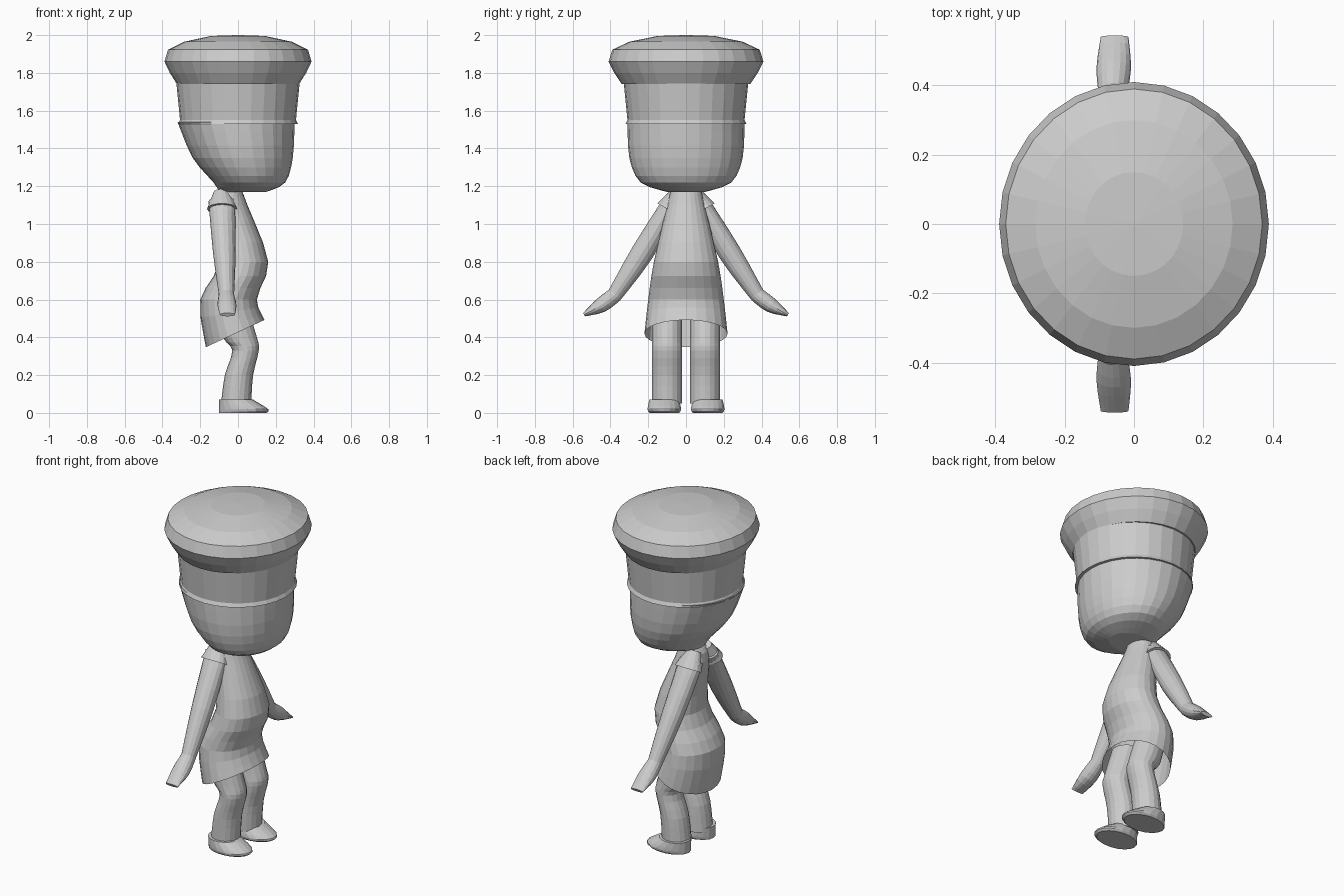
import bpy, bmesh, math
from mathutils import Vector

if "Cube" in bpy.data.objects:
    bpy.data.objects.remove(bpy.data.objects["Cube"], do_unlink=True)

grey = (0.6, 0.6, 0.6, 1)
clay = bpy.data.materials.new("light_grey")
clay.use_nodes = True
clay.diffuse_color = grey
clay.node_tree.nodes["Principled BSDF"].inputs["Base Color"].default_value = grey


def smooth_rows(rows, steps=3):
    """Fill in rows along a smooth spline through the given ones."""
    rows = [Vector(row) for row in rows]
    last = len(rows) - 1
    filled = []
    for i in range(last):
        start, end = rows[i], rows[i + 1]
        leave = (end - rows[max(i - 1, 0)]) / 2
        arrive = (rows[min(i + 2, last)] - start) / 2
        for step in range(steps):
            t = step / steps
            ease = t * t * (3 - 2 * t)
            bend = leave * t * (1 - t) ** 2 - arrive * t * t * (1 - t)
            filled.append(start.lerp(end, ease) + bend)
    return filled + [rows[last]]


def loft(name, rings, sides, open_below=False):
    """Skin elliptical rings given as (centre, half axis, other half axis)."""
    bm = bmesh.new()
    angles = [math.tau * i / sides for i in range(sides)]
    loops = [
        [bm.verts.new(centre + u * math.cos(a) + v * math.sin(a)) for a in angles]
        for centre, u, v in rings
    ]
    for low, high in zip(loops, loops[1:]):
        for i in range(sides):
            bm.faces.new((low[i - 1], low[i], high[i], high[i - 1]))
    bm.faces.new(loops[-1])
    if not open_below:
        bm.faces.new(reversed(loops[0]))
    bmesh.ops.recalc_face_normals(bm, faces=bm.faces)
    mesh = bpy.data.meshes.new(name)
    bm.to_mesh(mesh)
    bm.free()
    mesh.materials.append(clay)
    bpy.context.collection.objects.link(bpy.data.objects.new(name, mesh))


def round_rings(rows, squash):
    """Level rings from rows of (radius, height), narrowed along x."""
    return [
        (Vector((0, 0, z)), Vector((r * squash, 0, 0)), Vector((0, r, 0)))
        for r, z in rows
    ]


def profile_rings(rows, y=0, tilt_below=0):
    """Rings from rows of (height, back x, front x, half width).

    Rings under tilt_below rise towards the front, more so lower down.
    """
    rings = []
    for z, back, front, width in smooth_rows(rows):
        rise = max(0, tilt_below - z) * 0.4
        centre = Vector(((back + front) / 2, y, z))
        forward = Vector(((front - back) / 2, 0, rise))
        rings.append((centre, forward, Vector((0, width, 0))))
    return rings


def limb_rings(rows, side):
    """Rings square to a path of (y, height, half depth, half thickness)."""
    rows = smooth_rows(rows)
    points = [Vector((-0.03 - 0.05 * z, y * side, z)) for y, z, depth, thick in rows]
    rings = []
    for i, (point, row) in enumerate(zip(points, rows)):
        along = points[min(i + 1, len(points) - 1)] - points[max(i - 1, 0)]
        across = Vector((1, 0, 0))
        out = along.cross(across).normalized()
        rings.append((point, across * row[2], out * row[3]))
    return rings


# Cap wall with a small flared lip at the bottom
wall = [(0.3, 1.53), (0.32, 1.53), (0.31, 1.55), (0.33, 1.75)]
loft("cap_wall", round_rings(wall, squash=0.99), sides=28)

# Bulging brim, closed by a shallow dome
brim = [(0.34, 1.74), (0.38, 1.8), (0.41, 1.86)]
dome = [(r, 2 - 1.3 * r ** 3) for r in (0.39, 0.3, 0.15, 0.01)]
loft("cap_brim", round_rings(brim + dome, squash=0.95), sides=28)

# Head, sloping in at the nape
head = [
    (1.17, -0.1, 0.15, 0.1),
    (1.22, -0.13, 0.25, 0.24),
    (1.35, -0.24, 0.29, 0.3),
    (1.54, -0.32, 0.3, 0.31),
]
loft("head", profile_rings(head), sides=28)

# Dress with a round belly and a hem that drops at the back
dress = [
    (0.42, -0.17, 0.14, 0.22),
    (0.6, -0.2, 0.1, 0.2),
    (0.8, -0.1, 0.16, 0.17),
    (1.1, -0.13, 0.05, 0.1),
    (1.18, -0.1, 0.02, 0.08),
]
loft("dress", profile_rings(dress, tilt_below=0.6), sides=24, open_below=True)

# Limb shapes shared by both sides
sleeve = [(0.05, 1.17, 0.04, 0.03), (0.1, 1.08, 0.08, 0.06)]
arm = [(0.07, 1.12, 0.07, 0.05), (0.23, 0.85, 0.06, 0.06), (0.38, 0.62, 0.04, 0.04)]
hand = [(0.37, 0.63, 0.04, 0.04), (0.45, 0.57, 0.05, 0.04), (0.54, 0.52, 0.04, 0.01)]
leg = [
    (0.05, -0.09, 0.07, 0.08),
    (0.2, -0.07, 0.08, 0.08),
    (0.33, -0.03, 0.11, 0.08),
    (0.4, -0.08, 0.1, 0.08),
    (0.56, -0.12, 0.05, 0.08),
]
foot = [(0, -0.1, 0.15, 0.08), (0.02, -0.1, 0.16, 0.09), (0.07, -0.1, 0.08, 0.08)]

for side, word in ((1, "left"), (-1, "right")):
    # Short sleeve, arm and mitten hand
    for part, rows in (("sleeve", sleeve), ("arm", arm), ("hand", hand)):
        loft(f"{word}_{part}", limb_rings(rows, side), sides=16)
    # Bent leg and flat-soled foot
    loft(f"{word}_leg", profile_rings(leg, y=0.1 * side), sides=18)
    loft(f"{word}_foot", profile_rings(foot, y=0.115 * side), sides=18)
